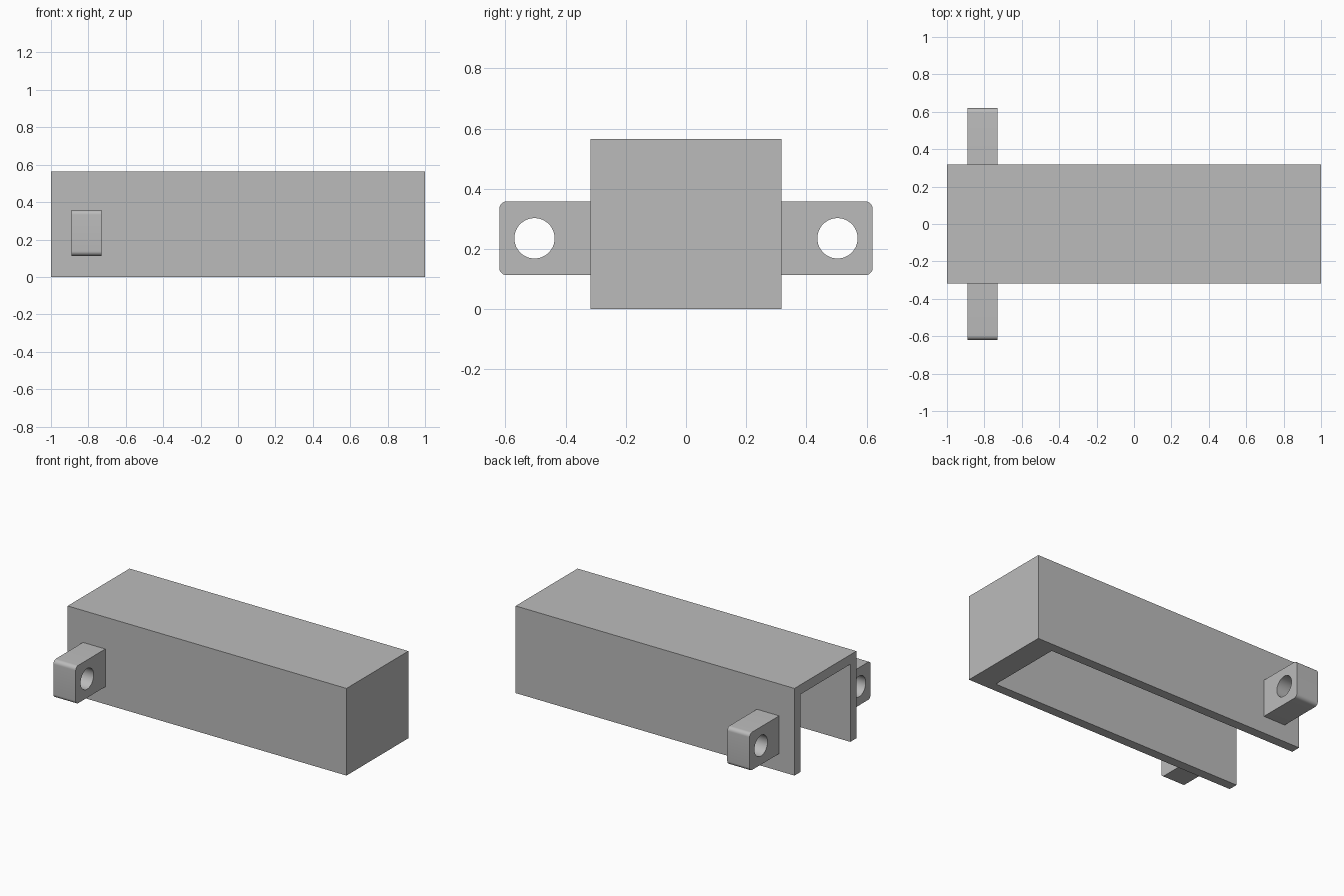
import bpy
import math

default = bpy.data.objects.get("Cube")
if default:
    bpy.data.objects.remove(default, do_unlink=True)

GREY = (0.5, 0.5, 0.5, 1.0)
grey = bpy.data.materials.new("plain_grey")
grey.use_nodes = True
grey.diffuse_color = GREY
grey.node_tree.nodes["Principled BSDF"].inputs["Base Color"].default_value = GREY


def box(name, low, high):
    """Axis-aligned box between two corners."""
    centre = [(a + b) / 2 for a, b in zip(low, high)]
    bpy.ops.mesh.primitive_cube_add(size=1, location=centre)
    obj = bpy.context.object
    obj.name = name
    obj.scale = [b - a for a, b in zip(low, high)]
    bpy.ops.object.transform_apply(location=True, rotation=False, scale=True)
    obj.data.materials.append(grey)
    return obj


def apply(obj, mod):
    bpy.ops.object.select_all(action="DESELECT")
    bpy.context.view_layer.objects.active = obj
    obj.select_set(True)
    bpy.ops.object.modifier_apply(modifier=mod.name)


def cut(obj, cutter):
    """Subtract the cutter and discard it."""
    cutter.hide_render = True
    mod = obj.modifiers.new("cut", "BOOLEAN")
    mod.operation = "DIFFERENCE"
    mod.solver = "EXACT"
    mod.object = cutter
    apply(obj, mod)
    bpy.data.objects.remove(cutter, do_unlink=True)


# Housing: open underneath and at the -x end, thick wall at the +x end
HALF_Y, TOP, WALL, END_WALL = 0.317, 0.565, 0.062, 0.155
housing = box("housing", (-1, -HALF_Y, 0), (1, HALF_Y, TOP))
cut(housing, box("cavity", (-1.2, WALL - HALF_Y, -0.2),
                 (1 - END_WALL, HALF_Y - WALL, TOP - WALL)))

# Mounting lugs: rounded outer corners and a hole running along x
X0, X1, Z0, Z1, TIP = -0.89, -0.73, 0.113, 0.358, 0.62
for name, side in (("right_lug", -1), ("left_lug", 1)):
    ys = sorted((side * HALF_Y, side * TIP))
    lug = box(name, (X0, ys[0], Z0), (X1, ys[1], Z1))

    weights = lug.data.attributes.new("bevel_weight_edge", "FLOAT", "EDGE")
    for edge in lug.data.edges:
        ends = [lug.data.vertices[i].co for i in edge.vertices]
        along_x = abs(ends[0].x - ends[1].x) > 0.1
        outer = all(abs(p.y) > TIP - 0.01 for p in ends)
        weights.data[edge.index].value = float(along_x and outer)
    bevel = lug.modifiers.new("round", "BEVEL")
    bevel.limit_method = "WEIGHT"
    bevel.width = 0.025
    bevel.segments = 8
    apply(lug, bevel)

    bpy.ops.mesh.primitive_cylinder_add(
        vertices=48, radius=0.067, depth=0.5,
        location=((X0 + X1) / 2, side * 0.503, (Z0 + Z1) / 2),
        rotation=(0, math.pi / 2, 0))
    drill = bpy.context.object
    drill.data.materials.append(grey)
    cut(lug, drill)
    bpy.ops.object.shade_smooth_by_angle(angle=math.radians(30))
